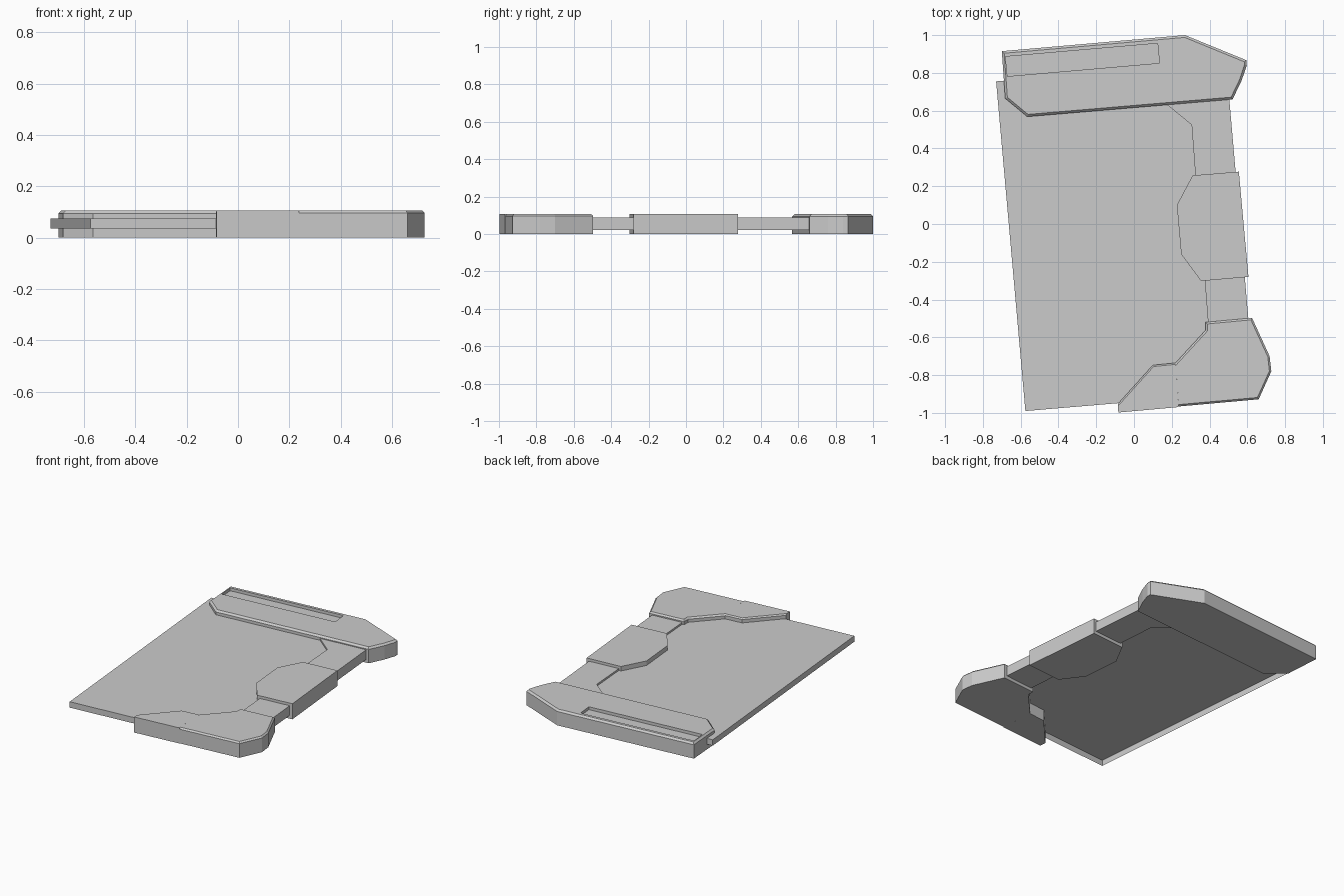
import bpy, bmesh

if "Cube" in bpy.data.objects:
    bpy.data.objects.remove(bpy.data.objects["Cube"])


def plate(name, outline, z0, z1, chamfer=0.0, plain_edges=(), open_bottom=False):
    """Extrude a flat outline; chamfer its upper rim except the plain edges."""
    bm = bmesh.new()
    base = bm.faces.new([bm.verts.new((x, y, z0)) for x, y in outline])
    n = len(outline)
    ext = bmesh.ops.extrude_face_region(bm, geom=[base], use_keep_orig=True)
    for v in ext["geom"]:
        if isinstance(v, bmesh.types.BMVert):
            v.co.z = z1
    bmesh.ops.recalc_face_normals(bm, faces=bm.faces[:])
    if chamfer:
        skip = [((outline[i][0] + outline[(i + 1) % n][0]) / 2,
                 (outline[i][1] + outline[(i + 1) % n][1]) / 2) for i in plain_edges]
        rim = []
        for e in bm.edges:
            mid = (e.verts[0].co + e.verts[1].co) / 2
            if all(v.co.z > z1 - 1e-5 for v in e.verts) and not any(
                    abs(mid.x - x) + abs(mid.y - y) < 1e-4 for x, y in skip):
                rim.append(e)
        bmesh.ops.bevel(bm, geom=rim, offset=chamfer, segments=1,
                        affect='EDGES', profile=0.5)
    if open_bottom:
        under = [f for f in bm.faces if all(v.co.z < z0 + 1e-5 for v in f.verts)]
        bmesh.ops.delete(bm, geom=under, context='FACES_ONLY')
    mesh = bpy.data.meshes.new(name)
    bm.to_mesh(mesh)
    bm.free()
    obj = bpy.data.objects.new(name, mesh)
    bpy.context.collection.objects.link(obj)
    return obj


TOP = 0.106

# Thin main sheet, a shallow tray open underneath
plate("main_panel", [(-0.73, 0.755), (-0.575, -0.99), (-0.04, -0.945),
                     (0.12, -0.90), (0.46, -0.70), (0.36, 0.70), (0.30, 0.845)],
      0.035, 0.075, open_bottom=True)

# Side spine, slightly thicker than the sheet
plate("side_spine", [(0.14, 0.66), (0.305, 0.525), (0.325, 0.26),
                     (0.375, -0.30), (0.395, -0.56), (0.608, -0.53),
                     (0.502, 0.69), (0.14, 0.69)], 0.022, 0.088)

# Middle clamp
plate("middle_clamp", [(0.31, 0.257), (0.555, 0.277), (0.606, -0.28),
                       (0.355, -0.302), (0.25, -0.16), (0.227, 0.10)], 0.0, TOP)

# Upper end cap with shallow slot
cap = plate("upper_cap", [(-0.70, 0.915), (0.27, 1.0), (0.595, 0.867),
                          (0.597, 0.84), (0.57, 0.76), (0.522, 0.66),
                          (-0.565, 0.568), (-0.682, 0.665)], 0.0, TOP, 0.012)
cutter = plate("slot_cutter", [(-0.68, 0.886), (0.125, 0.956),
                               (0.135, 0.852), (-0.67, 0.782)], TOP - 0.02, 0.2)
cutter.hide_render = True
cutter.hide_set(True)
cut = cap.modifiers.new("slot", 'BOOLEAN')
cut.operation = 'DIFFERENCE'
cut.solver = 'EXACT'
cut.object = cutter

# Lower end cap, unchamfered where it meets the corner piece
plate("lower_cap", [(0.237, -0.966), (0.66, -0.928), (0.727, -0.78),
                    (0.718, -0.70), (0.625, -0.497), (0.378, -0.52),
                    (0.378, -0.563), (0.22, -0.735)], 0.0, TOP, 0.010,
      plain_edges=[7])

# Lower cap's corner extension
plate("lower_cap_corner", [(-0.083, -0.998), (0.237, -0.969), (0.22, -0.735),
                           (0.10, -0.747), (-0.085, -0.952)], 0.0, TOP, 0.008,
      plain_edges=[0, 1, 4])
